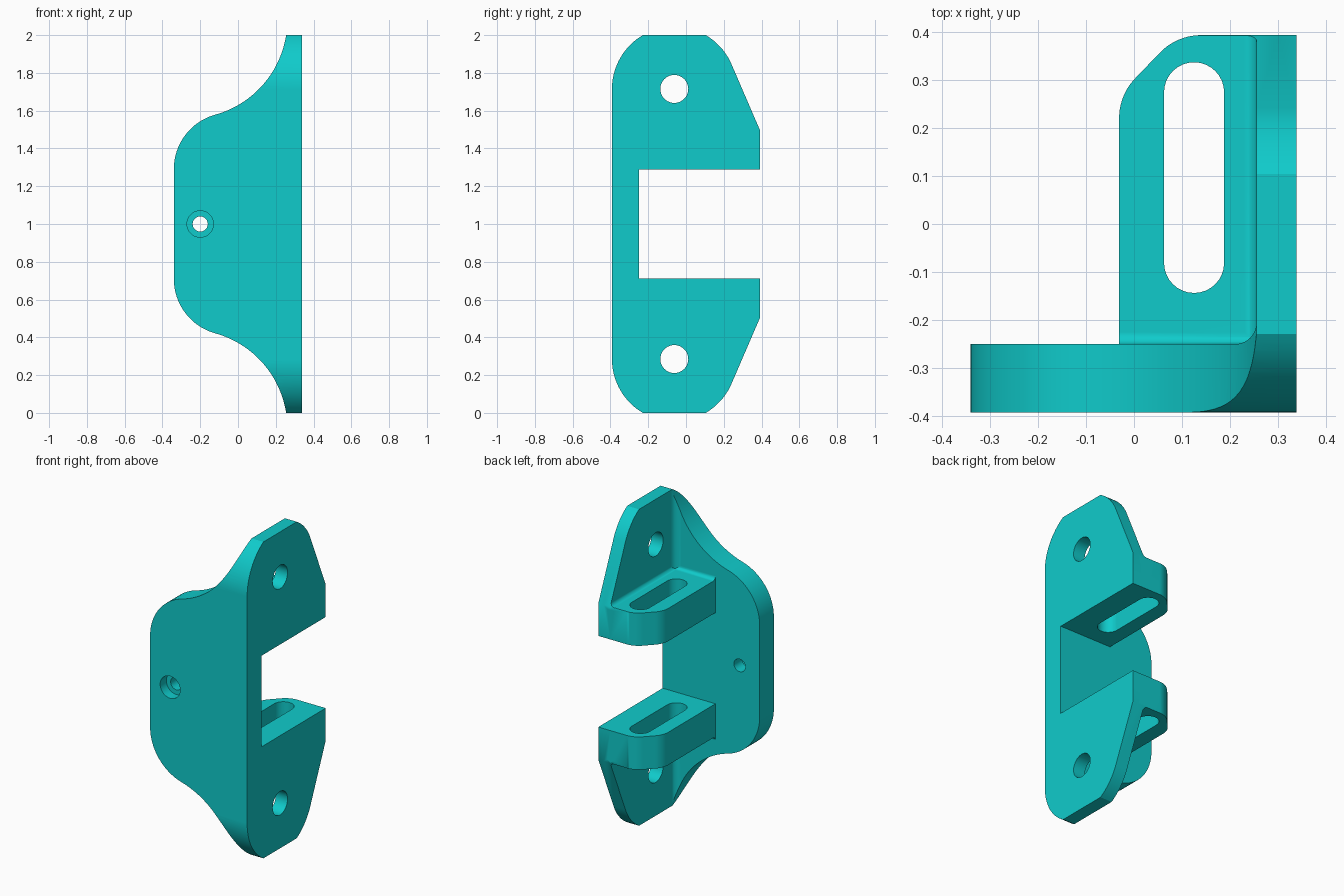
import bpy, bmesh, math

if "Cube" in bpy.data.objects:
    bpy.data.objects.remove(bpy.data.objects["Cube"])

teal = bpy.data.materials.new("teal")
teal.diffuse_color = (0.005, 0.6, 0.6, 1)
teal.use_nodes = True
teal.node_tree.nodes["Principled BSDF"].inputs["Base Color"].default_value = teal.diffuse_color


def prism(name, pts, axis, a, b):
    """Extrude a 2D outline along an axis from a to b."""
    place = {"x": lambda u, v, w: (w, u, v),
             "y": lambda u, v, w: (u, w, v),
             "z": lambda u, v, w: (u, v, w)}[axis]
    bm = bmesh.new()
    low = [bm.verts.new(place(u, v, a)) for u, v in pts]
    high = [bm.verts.new(place(u, v, b)) for u, v in pts]
    bm.faces.new(low)
    bm.faces.new(high)
    n = len(pts)
    for i in range(n):
        j = (i + 1) % n
        bm.faces.new((low[i], low[j], high[j], high[i]))
    bmesh.ops.recalc_face_normals(bm, faces=bm.faces)
    mesh = bpy.data.meshes.new(name)
    bm.to_mesh(mesh)
    bm.free()
    mesh.materials.append(teal)
    obj = bpy.data.objects.new(name, mesh)
    bpy.context.collection.objects.link(obj)
    return obj


def arc(cx, cy, r, start, end, n=16):
    angles = [math.radians(start + (end - start) * i / n) for i in range(n + 1)]
    return [(cx + r * math.cos(t), cy + r * math.sin(t)) for t in angles]


def rect(u0, v0, u1, v1):
    return [(u0, v0), (u1, v0), (u1, v1), (u0, v1)]


def circle(cx, cy, r):
    return arc(cx, cy, r, 0, 360, 40)[:-1]


def combine(target, tool, operation):
    """Apply a boolean and remove the tool."""
    mod = target.modifiers.new("combine", "BOOLEAN")
    mod.operation, mod.solver, mod.object = operation, "EXACT", tool
    bpy.context.view_layer.update()
    graph = bpy.context.evaluated_depsgraph_get()
    mesh = bpy.data.meshes.new_from_object(target.evaluated_get(graph))
    target.modifiers.clear()
    target.data = mesh
    bpy.data.objects.remove(tool)


def mirrored(half):
    """Close an upper outline with its reflection about z = 1."""
    return half + [(u, 2 - v) for u, v in reversed(half)]


# Angle section: front plate and side plate with a filleted inner corner
body = prism("mounting_bracket",
             [(-0.4, -0.42), (0.338, -0.42), (0.338, 0.393), (0.255, 0.393)]
             + arc(0.21, -0.205, 0.045, 0, -90, 10) + [(-0.4, -0.25)],
             "z", -0.1, 2.1)

# Slotted shelves with fillets where they meet the two plates
shelf_outline = ([(0.3, -0.3), (0.3, 0.393), (0.14, 0.393)]
                 + arc(0.14, 0.273, 0.12, 90, 135, 10)
                 + arc(0.089, 0.22, 0.12, 135, 180, 10) + [(-0.031, -0.3)])
slot_outline = (arc(0.125, 0.274, 0.0625, 0, 180)
                + arc(0.125, -0.081, 0.0625, 180, 360))
r, top = 0.025, 1.495
for side in (1, -1):
    def flip(z):
        return 1 + side * (z - 1)

    def fillet(wall, sign):
        curve = [(wall + sign * (r - r * math.sin(t)), flip(top + r - r * math.cos(t)))
                 for t in (math.pi / 2 * i / 8 for i in range(9))]
        return [(wall - sign * 0.02, flip(top + r)),
                (wall - sign * 0.02, flip(top - 0.02)),
                (wall + sign * r, flip(top - 0.02))] + curve

    combine(body, prism("shelf", shelf_outline, "z", flip(1.2), flip(top)), "UNION")
    combine(body, prism("front_fillet", fillet(-0.25, 1), "x", -0.031, 0.29), "UNION")
    combine(body, prism("side_fillet", fillet(0.255, -1), "y", -0.28, 0.393), "UNION")
    combine(body, prism("slot", slot_outline, "z", flip(1.1), flip(1.7)), "DIFFERENCE")

# Window between the shelves
combine(body, prism("window", rect(-0.6, 0.712, 0.6, 1.288), "y", -0.25, 0.6), "DIFFERENCE")

# Bell-shaped front outline
bell = (arc(-0.04, 1.29, 0.3, 180, 105.5)
        + arc(-0.259, 2.08, 0.52, -74.5, -9, 28) + [(0.2545, 2.2), (0.6, 2.2)])
combine(body, prism("front_outline", mirrored(bell), "y", -0.8, 0.8), "INTERSECT")

# Side outline: rounded around the screw holes, tapering to the shelves
a0 = math.degrees(math.asin(0.285 / 0.33))
profile = (arc(-0.062, 1.715, 0.33, 180, 180 - a0)
           + arc(-0.062, 1.715, 0.33, a0, 23.4) + [(0.43, 1.4075)])
combine(body, prism("side_outline", mirrored(profile), "x", -0.8, 0.8), "INTERSECT")

# Screw holes in the side plate
for z in (0.285, 1.715):
    combine(body, prism("side_hole", circle(-0.062, z, 0.074), "x", 0.15, 0.6), "DIFFERENCE")

# Counterbored hole in the front plate
combine(body, prism("front_hole", circle(-0.2, 1, 0.04), "y", -0.6, -0.1), "DIFFERENCE")
combine(body, prism("counterbore", circle(-0.2, 1, 0.07), "y", -0.6, -0.33), "DIFFERENCE")

# Clean up and shade
bm = bmesh.new()
bm.from_mesh(body.data)
bmesh.ops.remove_doubles(bm, verts=bm.verts, dist=0.0003)
bm.to_mesh(body.data)
bm.free()
bpy.ops.object.select_all(action="DESELECT")
body.select_set(True)
bpy.context.view_layer.objects.active = body
bpy.ops.object.shade_smooth_by_angle(angle=math.radians(25))
body.modifiers.new("even_shading", "WEIGHTED_NORMAL").keep_sharp = True
